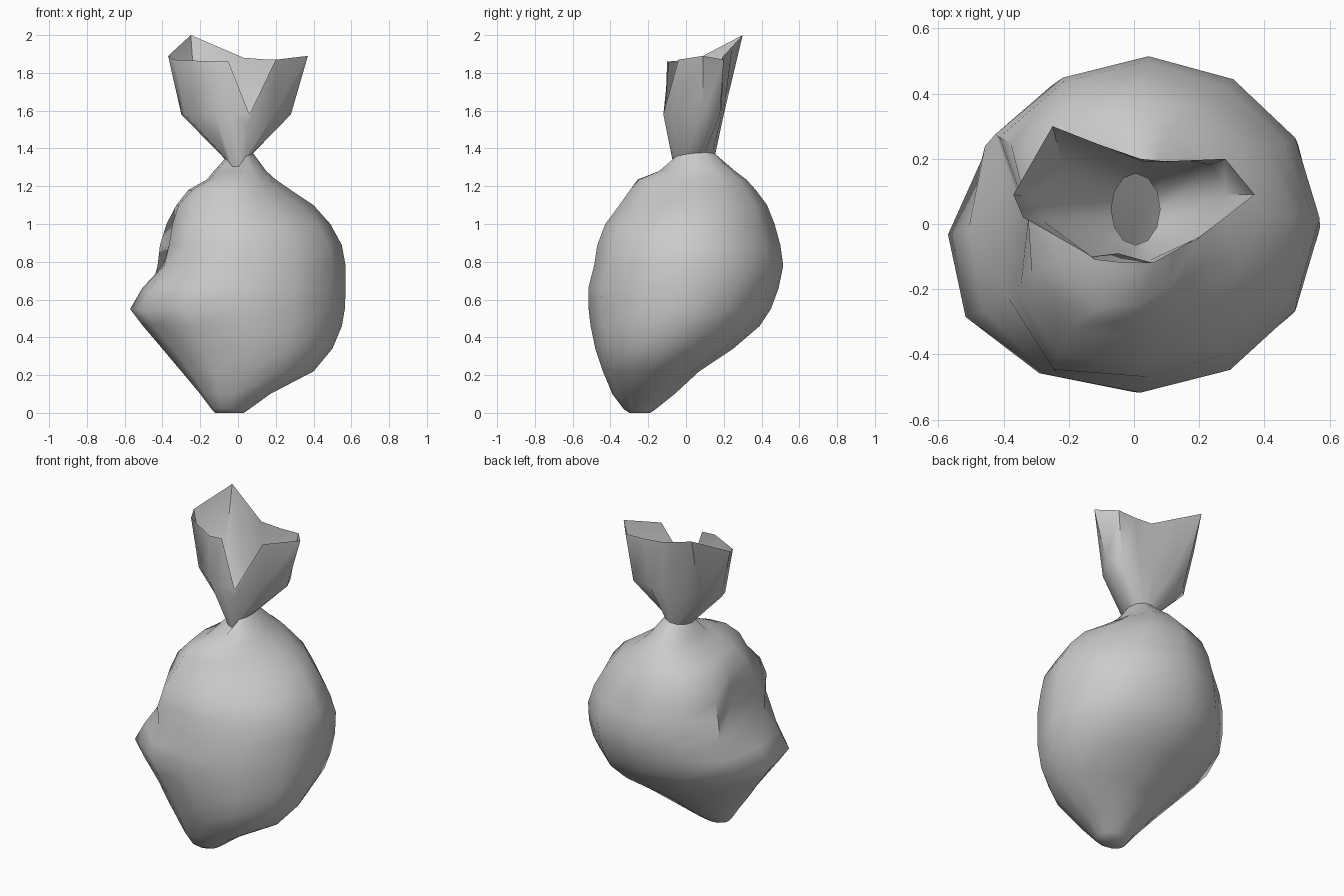
import bpy, bmesh, math

SIDES = 12


def loft(name, rings, cap_bottom, angle):
    """Skin a stack of equal-length point rings."""
    bm = bmesh.new()
    loops = [[bm.verts.new(p) for p in ring] for ring in rings]
    for a, b in zip(loops, loops[1:]):
        for i in range(SIDES):
            j = (i + 1) % SIDES
            bm.faces.new((a[i], a[j], b[j], b[i]))
    if cap_bottom:
        bm.faces.new(list(reversed(loops[0])))
    me = bpy.data.meshes.new(name)
    bm.to_mesh(me)
    bm.free()
    ob = bpy.data.objects.new(name, me)
    bpy.context.collection.objects.link(ob)
    bpy.context.view_layer.objects.active = ob
    ob.select_set(True)
    bpy.ops.object.shade_smooth_by_angle(angle=math.radians(angle))
    ob.select_set(False)
    return ob


# Dents and bulges of the sagging cloth: amount, side index, height, widths
BUMPS = [
    (-0.30, 6.2, 0.93, 0.85, 0.20),    # deep dent on the left
    (0.13, 7.9, 0.92, 0.8, 0.22),      # full ridge in front of the dent
    (0.05, 7.0, 0.52, 0.8, 0.15),      # corner below the dent
    (0.07, 4.9, 0.85, 0.5, 0.20),      # ridge behind the dent
    (-0.06, 5.0, 0.53, 0.5, 0.12),     # flatter cloth under that ridge
    (-0.08, 1.5, 1.0, 0.8, 0.20),      # back right shoulder
    (0.03, 1.5, 0.62, 0.8, 0.15),      # back right hip
    (-0.14, 10.5, 1.13, 0.8, 0.10),    # front right fold
    (0.22, 8.0, 1.22, 0.7, 0.06),      # pucker under the tie
]


def section(z, x0, x1, y0, y1):
    cx, cy, rx, ry = (x0 + x1) / 2, (y0 + y1) / 2, (x1 - x0) / 2, (y1 - y0) / 2
    pts = []
    for k in range(SIDES):
        a = math.tau * k / SIDES
        s = 1 + sum(d * math.exp(-((k - k0) / wk) ** 2 - ((z - z0) / wz) ** 2)
                    for d, k0, z0, wk, wz in BUMPS)
        pts.append((cx + rx * s * math.cos(a), cy + ry * s * math.sin(a), z))
    return pts


# Sack body: height, left, right, front, back
slices = [
    (0.00, -0.12, 0.03, -0.30, -0.19),
    (0.02, -0.14, 0.06, -0.33, -0.16),
    (0.10, -0.20, 0.17, -0.39, -0.06),
    (0.22, -0.30, 0.40, -0.44, 0.07),
    (0.34, -0.40, 0.50, -0.48, 0.25),
    (0.46, -0.50, 0.55, -0.505, 0.39),
    (0.55, -0.57, 0.565, -0.515, 0.45),
    (0.66, -0.53, 0.57, -0.515, 0.49),
    (0.78, -0.48, 0.57, -0.48, 0.515),
    (0.89, -0.47, 0.55, -0.46, 0.50),
    (1.00, -0.44, 0.49, -0.42, 0.47),
    (1.10, -0.38, 0.40, -0.35, 0.43),
    (1.18, -0.28, 0.28, -0.29, 0.37),
    (1.235, -0.17, 0.20, -0.24, 0.32),
    (1.28, -0.13, 0.15, -0.14, 0.26),
]
body = [section(*s) for s in slices]

# Pinched neck, with a low tuck at the front
neck = []
for k in range(SIDES):
    a = math.tau * k / SIDES
    c, s = math.cos(a), math.sin(a)
    z = 1.305 if k in (8, 9) else 1.36 + 0.015 * c + 0.01 * s
    neck.append((0.005 + 0.075 * c, 0.045 + 0.11 * s, z))
loft("sack_body", body + [neck], True, 60)

# Loose cloth above the tie, with a pointed back corner and a front notch
mid = [(0.28, 0.09), (0.24, 0.18), (0.12, 0.19), (0.02, 0.20), (-0.11, 0.20), (-0.22, 0.18),
       (-0.30, 0.08), (-0.28, 0.01), (-0.12, -0.11), (-0.03, -0.12), (0.05, -0.11), (0.19, -0.05)]
mid = [(x, y, 1.53 if k == 10 else 1.58) for k, (x, y) in enumerate(mid)]
rim = [(0.37, 0.09, 1.89), (0.28, 0.20, 1.87), (0.16, 0.195, 1.87), (0.03, 0.19, 1.88),
       (-0.11, 0.245, 1.94), (-0.25, 0.30, 2.0), (-0.37, 0.09, 1.89), (-0.34, 0.02, 1.87),
       (-0.13, -0.10, 1.86), (-0.05, -0.09, 1.86), (0.06, -0.12, 1.58), (0.20, -0.04, 1.87)]
loft("sack_mouth", [neck, mid, rim], False, 50)
